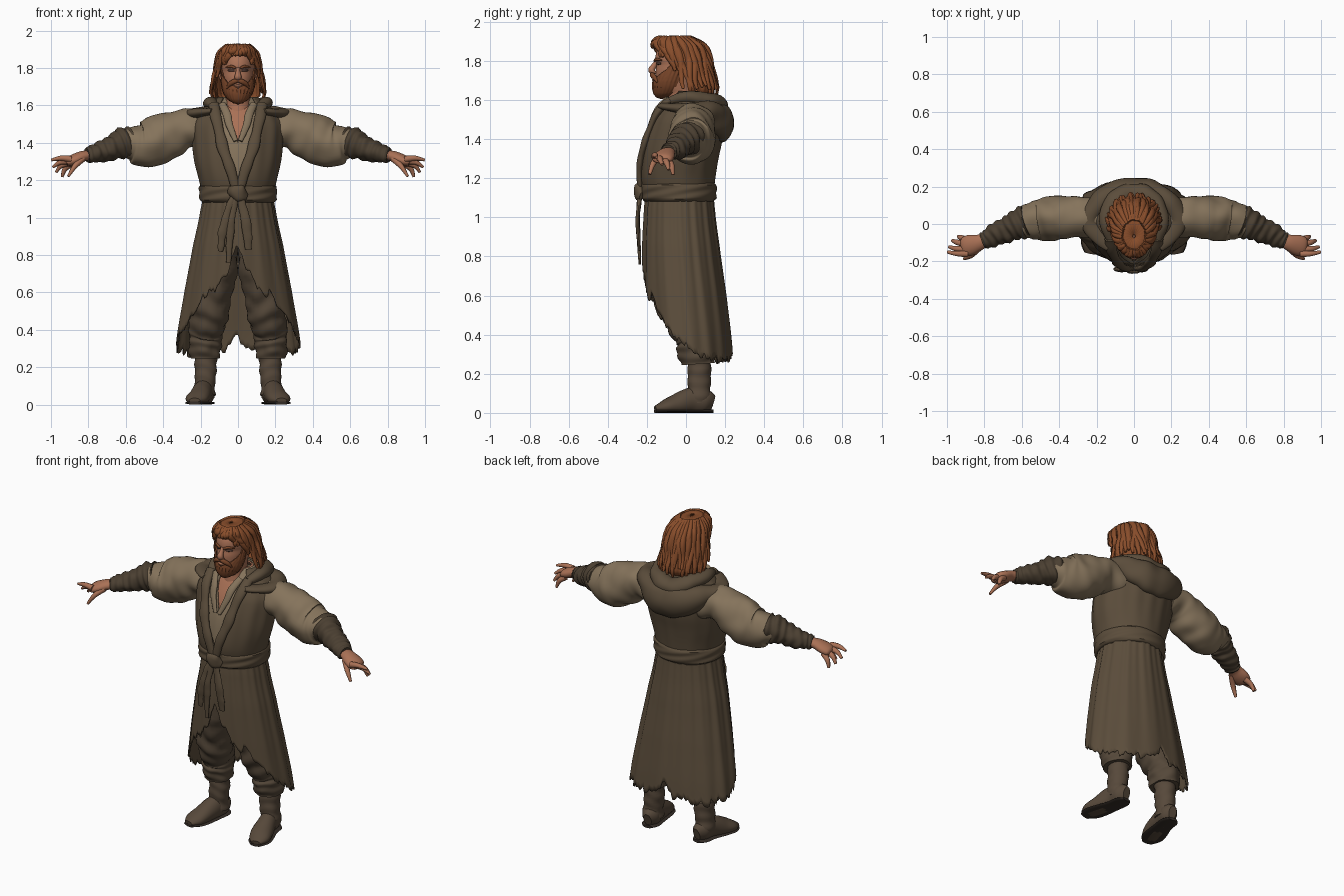
import bpy, bmesh, math, random
from mathutils import Vector, noise

random.seed(4)
TAU = 2 * math.pi


def material(name, *rgb):
    m = bpy.data.materials.new(name)
    m.diffuse_color = (*rgb, 1)
    return m


ROBE = material("robe brown", .105, .074, .044)
WRAP = material("dark wrap", .07, .05, .031)
LINEN = material("linen", .235, .172, .105)
TROUSER = material("trouser brown", .09, .064, .041)
LEATHER = material("boot leather", .095, .066, .043)
SOLE = material("sole", .035, .026, .02)
SKIN = material("skin", .40, .165, .092)
HAIR = material("red hair", .25, .075, .024)
BEARD = material("beard", .19, .06, .022)
EYE = material("eye shade", .08, .045, .035)


def cat(k, i, u):
    """Smooth interpolation between keys i and i+1."""
    p = [k[max(0, min(len(k) - 1, j))] for j in (i - 1, i, i + 1, i + 2)]
    return [.5 * (2 * b + (c - a) * u + (2 * a - 5 * b + 4 * c - d) * u * u
                  + (3 * b - a - 3 * c + d) * u ** 3) for a, b, c, d in zip(*p)]


def at(keys, z):
    """Profile values at height z; keys run from top to bottom."""
    z = max(keys[-1][0], min(keys[0][0], z))
    for i in range(len(keys) - 1):
        if z >= keys[i + 1][0]:
            return cat(keys, i, (z - keys[i][0]) / (keys[i + 1][0] - keys[i][0]))


def grid(name, rows, mat, wrap=False, mirror=False, thick=0):
    bm = bmesh.new()
    vs = [[bm.verts.new(p) for p in r] for r in rows]
    n = len(rows[0])
    for r, s in zip(vs, vs[1:]):
        for j in range(n if wrap else n - 1):
            k = (j + 1) % n
            bm.faces.new((r[j], s[j], s[k], r[k]))
    if wrap:
        bm.faces.new(vs[0])
        bm.faces.new(vs[-1])
        bmesh.ops.recalc_face_normals(bm, faces=bm.faces)
    else:
        bmesh.ops.remove_doubles(bm, verts=bm.verts, dist=1e-5)
    me = bpy.data.meshes.new(name)
    bm.to_mesh(me)
    bm.free()
    me.materials.append(mat)
    ob = bpy.data.objects.new(name, me)
    bpy.context.collection.objects.link(ob)
    if thick:
        ob.modifiers.new("thickness", "SOLIDIFY").thickness = thick
    if mirror:
        ob.modifiers.new("mirror", "MIRROR")
    return ob


def around(keys, z, a, s=1):
    _, rx, yf, yb, _ = at(keys, z)
    return Vector((s * rx * math.sin(a), (yf + yb) / 2 - s * (yb - yf) / 2 * math.cos(a), z))


def shell(name, keys, mat, rows=24, cols=64, fold=lambda a, t: 0, hem=None, thick=.008):
    """Upright shell from (z, half width, front y, back y, front opening in degrees)."""
    out, top, low = [], keys[0][0], keys[-1][0]
    for i in range(rows + 1):
        t, row = i / rows, []
        for j in range(cols + 1):
            gap = math.radians(max(0, at(keys, top + (low - top) * t)[4]))
            a = gap + (TAU - 2 * gap) * j / cols
            z = top + ((hem[j % cols] if hem else low) - top) * t
            row.append(around(keys, z, a, 1 + fold(a, t)))
        out.append(row)
    return grid(name, out, mat, thick=thick)


def tube(name, keys, mat, n=16, sub=6, up=(0, 0, 1), mirror=True, rough=0, freq=14, ridge=0, turns=8):
    """Tube along (x, y, z, upward radius, sideways radius) keys."""
    up, rows = Vector(up), []
    path = [cat(keys, i, k / sub) for i in range(len(keys) - 1) for k in range(sub)] + [list(keys[-1])]
    for i, c in enumerate(path):
        p = Vector(c[:3])
        t = Vector(path[min(i + 1, len(path) - 1)][:3]) - Vector(path[max(i - 1, 0)][:3])
        side = t.cross(up).normalized()
        u = side.cross(t).normalized()
        row = []
        for j in range(n):
            a = TAU * j / n
            d = u * max(c[3], .001) * math.cos(a) + side * max(c[4], .001) * math.sin(a)
            s = 1 + rough * noise.noise((p + d) * freq)
            s += ridge * math.sin(TAU * turns * i / len(path) + 1.5 * math.sin(a) + math.cos(2 * a))
            q = p + d * s
            row.append((q.x, q.y, max(q.z, 0)))
        rows.append(row)
    return grid(name, rows, mat, wrap=True, mirror=mirror)


def both(half):
    """Path from the left end through the middle (first key) to the right end."""
    return [(-k[0], *k[1:]) for k in half[:0:-1]] + half


# Boots, soles and trousers
foot = [(.17, .138, .05, .04, .025), (.175, .10, .06, .06, .05), (.185, .03, .065, .068, .052),
        (.205, -.05, .045, .05, .062), (.222, -.11, .03, .035, .06), (.232, -.158, .022, .014, .03)]
tube("boot_foot", foot, LEATHER, rough=.08)
tube("boot_sole", [(x, y, .009, .009, r + .004) for x, y, z, u, r in foot], SOLE)
tube("boot_shaft", [(.175, .065, .36, .06, .062), (.175, .065, .28, .064, .066), (.175, .068, .2, .058, .058),
                    (.177, .066, .12, .06, .056), (.178, .062, .05, .065, .055)],
     LEATHER, n=24, up=(0, 1, 0), rough=.12, ridge=.045, turns=5)
tube("trouser_leg", [(.085, -.03, 1.0, .12, .09), (.105, -.04, .75, .125, .105), (.14, -.02, .57, .11, .105),
                     (.16, .01, .45, .105, .1), (.17, .045, .38, .095, .092), (.175, .055, .32, .1, .088),
                     (.175, .06, .25, .088, .08)],
     TROUSER, n=32, sub=9, up=(0, 1, 0), rough=.14, freq=16, ridge=.03, turns=8)

# Long skirt of the robe with a torn hem that parts at the front
skirt = [(1.13, .185, -.205, .14, 0), (1.05, .197, -.212, .145, 0), (.85, .238, -.222, .17, 0),
         (.6, .285, -.22, .205, 0), (.3, .333, -.205, .238, 0), (.2, .338, -.2, .242, 0)]
hem_keys = [(0, .85), (8, .76), (22, .62), (40, .58), (55, .47), (75, .38), (92, .31), (130, .27),
            (165, .28), (181, .36)]
COLS = 150
hem = []
for j in range(COLS):
    d = abs((360 * j / COLS + 180) % 360 - 180)
    for (d0, z0), (d1, z1) in zip(hem_keys, hem_keys[1:]):
        if d0 <= d < d1:
            h = z0 + (z1 - z0) * (d - d0) / (d1 - d0)
    hem.append(h + random.uniform(-.02, .025) + .025 * noise.noise((j * .35, 0, 3)))
shell("robe_skirt", skirt, ROBE, 26, COLS, hem=hem,
      fold=lambda a, t: (.012 + .014 * t) * math.sin(13 * a + math.sin(3 * a)) * (1 - .4 * t)
      + .012 * math.sin(29 * a) * (1 - t))

# Chest layers: skin, shirt and sleeveless robe, each opening in a V
chest = [(1.645, .105, -.07, .10, 52), (1.61, .15, -.10, .14, 42), (1.57, .205, -.135, .165, 32),
         (1.5, .245, -.175, .185, 25), (1.4, .243, -.21, .185, 20), (1.3, .232, -.228, .165, 11),
         (1.2, .208, -.232, .15, 1), (1.1, .188, -.21, .14, 0)]


def layer(shrink, gaps):
    return [(z, rx - shrink, yf + shrink, yb - shrink, g) for (z, rx, yf, yb, _), g in zip(chest, gaps)]


def pleat(a, t):
    return .011 * math.sin(15 * a + math.sin(2 * a)) * math.sin(math.pi * min(1, .1 + t))


shell("robe_body", chest, ROBE, 30, 110, fold=pleat, thick=.012)
shell("shirt", layer(.016, (40, 26, 17, 8, 0, 0, 0, 0)), LINEN, 30, 80,
      fold=lambda a, t: .008 * math.sin(24 * a + 5 * t))
shell("chest_skin", layer(.03, [0] * 8), SKIN)
tube("shirt_collar", [(.085, -.095, 1.61, .012, .02), (.06, -.15, 1.55, .012, .022),
                      (.045, -.178, 1.49, .01, .02), (.012, -.205, 1.41, .008, .012)], LINEN, up=(0, 1, 0), rough=.3)
tube("robe_lapel", [(.13, -.08, 1.605, .02, .03), (.118, -.145, 1.54, .018, .03), (.098, -.188, 1.45, .016, .028),
                    (.075, -.218, 1.36, .016, .028), (.04, -.238, 1.26, .016, .026),
                    (.012, -.235, 1.16, .014, .024)], ROBE, up=(0, 1, 0), rough=.25)

# Hood lying on the shoulders and back
tube("hood_drape", both([(0, .185, 1.475, .095, .06), (.11, .168, 1.5, .085, .058), (.2, .1, 1.54, .055, .055),
                         (.238, .01, 1.553, .032, .045), (.19, -.07, 1.562, .022, .04), (.13, -.12, 1.57, .014, .03)]),
     ROBE, n=28, sub=8, mirror=False, rough=.18, freq=11)
tube("hood_rim", both([(0, .165, 1.565, .05, .055), (.09, .135, 1.59, .045, .05), (.14, .06, 1.61, .036, .042),
                       (.145, -.01, 1.612, .03, .035), (.125, -.08, 1.595, .02, .025)]),
     ROBE, n=24, sub=8, mirror=False, rough=.2, freq=12)

# Belt, knot and hanging ends
shell("belt", [(1.18, .192, -.212, .142, 0), (1.165, .208, -.23, .156, 0), (1.13, .207, -.228, .156, 0),
               (1.095, .206, -.226, .154, 0), (1.08, .19, -.21, .14, 0)], ROBE, 14, 72,
      fold=lambda a, t: .012 * math.sin(5 * a + 14 * t))
tube("belt_knot", [(-.05, -.225, 1.15, .02, .01), (-.02, -.24, 1.14, .038, .022), (.015, -.242, 1.125, .04, .022),
                   (.045, -.228, 1.11, .02, .01)], ROBE, mirror=False, rough=.3, freq=25)
for i, (x0, x1, z, w) in enumerate([(-.02, -.085, .82, .022), (-.01, -.045, .76, .02), (.01, .05, .83, .026)]):
    tube("belt_end_%d" % i, [(x0, -.235, 1.12, .012, .018), (x1 * .75, -.246, 1.0, .011, w),
                             (x1, -.243, .9, .01, w), (x1 * 1.1, -.236, z, .006, w * .6)],
         ROBE, up=(0, 1, 0), mirror=False, rough=.35, freq=20)

# Sleeves, wrapped forearms and hands
tube("sleeve", [(.16, .05, 1.475, .10, .10), (.28, .035, 1.475, .105, .11), (.40, .035, 1.425, .128, .113),
                (.50, .025, 1.388, .118, .112), (.57, .015, 1.395, .09, .09), (.63, 0, 1.39, .066, .068)],
     LINEN, n=36, sub=10, rough=.12, freq=11, ridge=.014, turns=7)
tube("forearm_wrap", [(.57, .015, 1.41, .078, .085), (.62, -.002, 1.395, .08, .08), (.67, -.025, 1.375, .065, .07),
                      (.73, -.05, 1.353, .056, .062), (.78, -.078, 1.338, .045, .052), (.81, -.09, 1.333, .036, .045)],
     WRAP, n=28, sub=10, rough=.14, freq=20, ridge=.06, turns=7)
tube("palm", [(.79, -.085, 1.333, .026, .034), (.83, -.1, 1.328, .028, .043), (.87, -.112, 1.312, .03, .054),
              (.905, -.122, 1.298, .026, .052), (.92, -.125, 1.29, .014, .04)], SKIN, rough=.06)
fingers = {"index": ((.89, -.16, 1.312), (.945, -.158, 1.318), (.998, -.15, 1.308)),
           "middle": ((.90, -.134, 1.302), (.95, -.132, 1.296), (.99, -.122, 1.27)),
           "ring": ((.90, -.108, 1.293), (.945, -.098, 1.278), (.972, -.088, 1.243)),
           "little": ((.89, -.085, 1.287), (.925, -.073, 1.26), (.94, -.066, 1.218)),
           "thumb": ((.83, -.13, 1.315), (.872, -.168, 1.275), (.908, -.186, 1.22))}
for f, (a, b, c) in fingers.items():
    tube(f + "_finger", [(*a, .018, .018), (*b, .014, .015), (*c, .007, .008)], SKIN, n=10)

# Head and face
shell("head", [(1.905, .004, -.06, -.05, 0), (1.89, .055, -.115, .04, 0), (1.85, .083, -.148, .07, 0),
               (1.805, .088, -.158, .075, 0), (1.785, .087, -.149, .07, 0), (1.75, .085, -.155, .07, 0),
               (1.7, .077, -.153, .06, 0), (1.66, .07, -.142, .05, 0), (1.635, .066, -.1, .05, 0),
               (1.55, .078, -.105, .06, 0)], SKIN, 36, 48, thick=0)
tube("nose", [(0, -.148, 1.803, .008, .01), (0, -.164, 1.775, .014, .013), (0, -.176, 1.752, .017, .019),
              (0, -.156, 1.735, .008, .015)], SKIN, n=12, up=(0, 1, 0), mirror=False)
tube("eye", [(.018, -.148, 1.787, .004, .004), (.035, -.142, 1.788, .008, .008), (.053, -.128, 1.787, .004, .004)],
     EYE, n=10)
tube("eyebrow", [(.012, -.16, 1.799, .006, .006), (.035, -.152, 1.808, .008, .008), (.064, -.124, 1.803, .004, .005)],
     BEARD, n=10)
tube("ear", [(.086, -.028, 1.79, .015, .008), (.095, -.018, 1.775, .02, .012), (.088, -.028, 1.735, .01, .008)],
     SKIN, n=10, up=(0, 1, 0))
shell("beard", [(1.80, .091, -.13, .03, 78), (1.76, .091, -.148, .02, 66), (1.725, .091, -.162, .01, 40),
                (1.705, .089, -.168, .005, 16), (1.69, .086, -.172, .0, 0), (1.66, .075, -.173, -.01, 0),
                (1.63, .054, -.165, -.04, 0), (1.612, .025, -.15, -.09, 0), (1.606, .004, -.13, -.12, 0)],
      BEARD, 30, 80, fold=lambda a, t: .022 * math.sin(26 * a + 6 * t))
tube("moustache", [(0, -.17, 1.732, .01, .012), (.022, -.172, 1.727, .013, .013), (.045, -.158, 1.712, .011, .011),
                   (.06, -.146, 1.69, .004, .004)], BEARD, n=12, rough=.2, freq=40)
tube("lip", [(-.022, -.158, 1.705, .004, .006), (0, -.167, 1.704, .007, .008), (.022, -.158, 1.705, .004, .006)],
     SKIN, n=10, mirror=False)

# Hair: a cap with separate wavy locks over it
hair = [(1.93, .008, -.075, -.055, 0), (1.922, .06, -.135, .02, 0), (1.895, .092, -.166, .075, 0),
        (1.87, .104, -.165, .1, 22), (1.84, .11, -.158, .115, 48), (1.8, .116, -.145, .125, 66),
        (1.75, .122, -.13, .13, 84), (1.7, .126, -.12, .14, 95), (1.65, .122, -.1, .145, 106),
        (1.62, .10, -.08, .13, 116)]
shell("hair_cap", hair, HAIR, 30, 90, fold=lambda a, t: .02 * math.sin(21 * a + 7 * t))
for i in range(50):
    a = TAU * (i + random.uniform(-.3, .3)) / 50
    d = abs((math.degrees(a) + 180) % 360 - 180)
    low = 1.865 if d < 30 else 1.82 if d < 55 else 1.75 if d < 72 else random.uniform(1.615, 1.69)
    keys, sway = [], random.uniform(-.14, .14)
    for k in range(8):
        t = k / 7
        p = around(hair, 1.922 + (low - 1.922) * t, a + sway * math.sin(5 * t), 1 + .03 * math.sin(9 * t + i))
        flick = (.022 if d > 72 else .004) * t ** 3
        p += Vector((math.sin(a), -math.cos(a), 0)) * flick
        w = .004 + .013 * math.sin(math.pi * min(1, .15 + .8 * t)) ** .7
        keys.append((*p, w * .8, w))
    tube("hair_lock_%02d" % i, keys, HAIR, n=8, sub=3, up=(math.sin(a), -math.cos(a), .3), mirror=False)

# Soft shading that keeps sharp edges
for ob in bpy.data.objects:
    ob.select_set(True)
    bpy.context.view_layer.objects.active = ob
bpy.ops.object.shade_smooth_by_angle(angle=math.radians(45))
